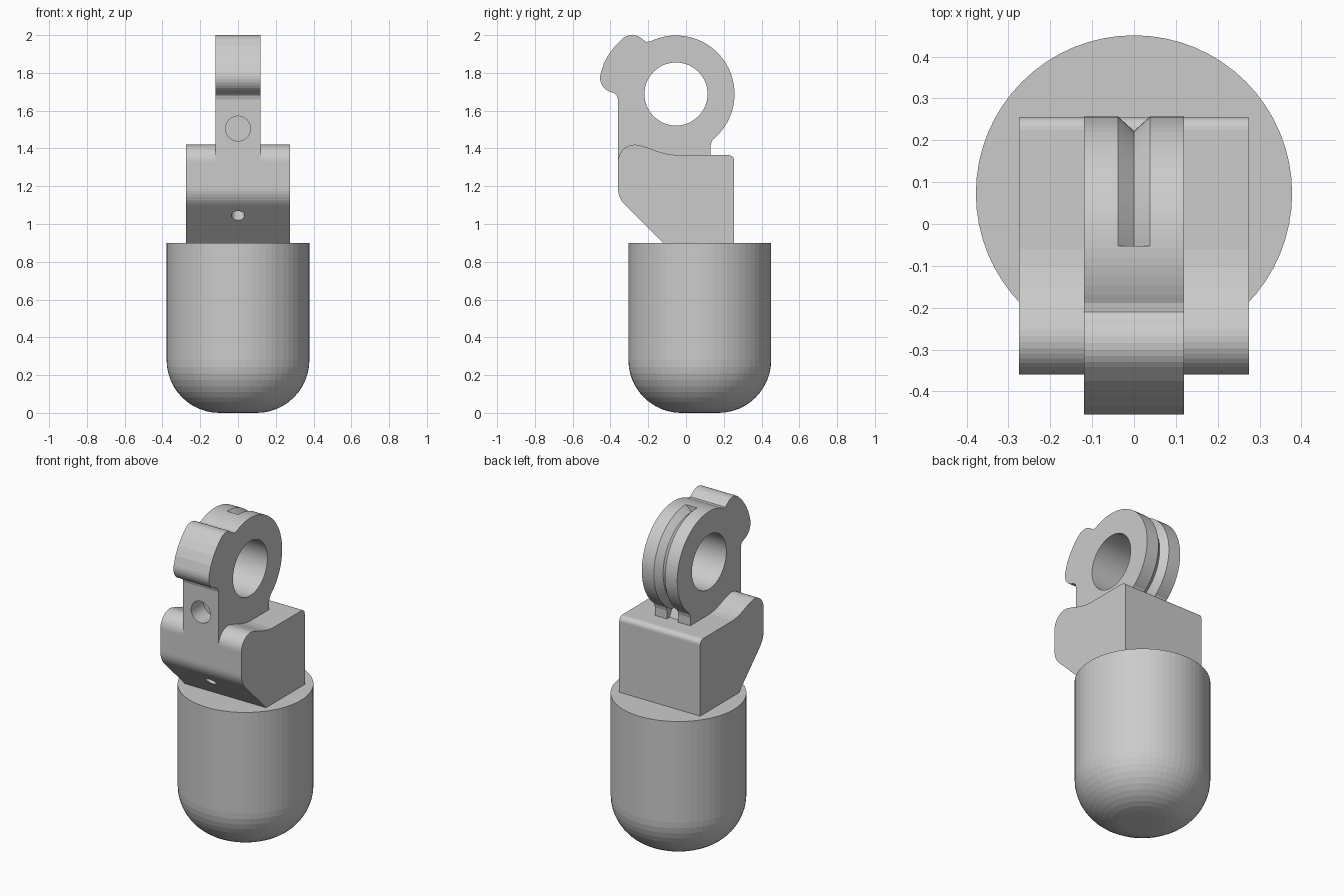
import bpy, bmesh
from math import sin, cos, radians, pi
from mathutils import Matrix, Vector

if "Cube" in bpy.data.objects:
    bpy.data.objects.remove(bpy.data.objects["Cube"], do_unlink=True)

grey = bpy.data.materials.new("plain grey")
grey.use_nodes = True
grey.diffuse_color = (0.6, 0.6, 0.6, 1)
grey.node_tree.nodes["Principled BSDF"].inputs["Base Color"].default_value = (0.6, 0.6, 0.6, 1)


def arc(cy, cz, r, start, end, n):
    """Points on a circle in the side plane, angles in degrees."""
    steps = [radians(start + (end - start) * i / n) for i in range(n + 1)]
    return [(cy + r * cos(a), cz + r * sin(a)) for a in steps]


def finish(name, bm):
    bmesh.ops.remove_doubles(bm, verts=bm.verts, dist=1e-5)
    bmesh.ops.recalc_face_normals(bm, faces=bm.faces)
    mesh = bpy.data.meshes.new(name)
    bm.to_mesh(mesh)
    bm.free()
    mesh.materials.append(grey)
    obj = bpy.data.objects.new(name, mesh)
    bpy.context.collection.objects.link(obj)
    return obj


def extrude_profile(name, points, half_width):
    """Extrude a (y, z) outline evenly along x."""
    bm = bmesh.new()
    face = bm.faces.new([bm.verts.new((-half_width, y, z)) for y, z in points])
    out = bmesh.ops.extrude_face_region(bm, geom=[face])
    moved = [v for v in out["geom"] if isinstance(v, bmesh.types.BMVert)]
    bmesh.ops.translate(bm, verts=moved, vec=(2 * half_width, 0, 0))
    return finish(name, bm)


def rod(name, centre, direction, radius, length, sides=48):
    bm = bmesh.new()
    turn = Vector((0, 0, 1)).rotation_difference(Vector(direction)).to_matrix().to_4x4()
    bmesh.ops.create_cone(bm, cap_ends=True, segments=sides, radius1=radius, radius2=radius,
                          depth=length, matrix=Matrix.Translation(centre) @ turn)
    return finish(name, bm)


def cut(target, cutter):
    cutter.hide_render = True
    mod = target.modifiers.new("cut", "BOOLEAN")
    mod.operation = "DIFFERENCE"
    mod.solver = "EXACT"
    mod.object = cutter
    bpy.context.view_layer.objects.active = target
    bpy.ops.object.modifier_apply(modifier=mod.name)
    bpy.data.objects.remove(cutter, do_unlink=True)


# Round-bottomed barrel, revolved about its own axis
RADIUS, FILLET, AXIS_Y = 0.378, 0.28, 0.073
outline = [(0, 0)] + arc(RADIUS - FILLET, FILLET, FILLET, -90, 0, 12) + [(RADIUS, 0.9), (0, 0.9)]
bm = bmesh.new()
verts = [bm.verts.new((r, AXIS_Y, z)) for r, z in outline]
edges = [bm.edges.new(pair) for pair in zip(verts, verts[1:])]
bmesh.ops.spin(bm, geom=verts + edges, cent=(0, AXIS_Y, 0), axis=(0, 0, 1),
               angle=2 * pi, steps=64)
finish("barrel", bm)

# Wide block with chamfered underside and raised rounded front lip
block_outline = [(0.255, 0.9)]
block_outline += arc(0.225, 1.335, 0.03, 0, 90, 5)
block_outline += [(-0.06, 1.366), (-0.10, 1.371), (-0.15, 1.384), (-0.20, 1.403)]
block_outline += arc(-0.27, 1.33, 0.09, 70, 180, 12)
block_outline += arc(-0.235, 1.19, 0.125, 180, 225, 6)
block_outline += [(-0.12, 0.9)]
block = extrude_profile("mount_block", block_outline, 0.275)

# Small hole square to the chamfer
cut(block, rod("chamfer_hole_cutter", (0, -0.265, 1.045), (0, 1, 1), 0.035, 0.2, 24))

# Upright arm with ring eye and rounded front knob
RING_Y, RING_Z, RING_R = -0.053, 1.688, 0.31
arm_outline = [(-0.36, 1.33), (0.13, 1.33), (0.13, 1.415), (0.135, 1.435)]
arm_outline += arc(RING_Y, RING_Z, RING_R, -51, 116, 40)
arm_outline += [(-0.21, 1.964)]
arm_outline += arc(-0.285, 1.92, 0.08, 45, 135, 8)
arm_outline += [(-0.375, 1.943), (-0.408, 1.9), (-0.435, 1.85)]
arm_outline += arc(-0.375, 1.775, 0.08, 165, 245, 7)
arm_outline += [(-0.38, 1.692), (-0.366, 1.68), (-0.36, 1.66)]
arm = extrude_profile("ring_arm", arm_outline, 0.12)

# Ring bore and blind front hole
cut(arm, rod("bore_cutter", (0, RING_Y, RING_Z), (1, 0, 0), 0.167, 1, 64))
cut(arm, rod("front_hole_cutter", (0, -0.36, 1.505), (0, 1, 0), 0.066, 0.24))

# V groove running round the back of the ring
bm = bmesh.new()
section = [(-0.038, 0.4), (-0.038, RING_R), (0, 0.275), (0.038, RING_R), (0.038, 0.4)]
face = bm.faces.new([bm.verts.new((x, RING_Y, RING_Z + r)) for x, r in section])
bmesh.ops.spin(bm, geom=[face], cent=(0, RING_Y, RING_Z), axis=(-1, 0, 0),
               angle=radians(154), steps=40)
# close the starting end if the sweep left it open
bmesh.ops.remove_doubles(bm, verts=bm.verts, dist=1e-5)
bmesh.ops.holes_fill(bm, edges=[e for e in bm.edges if e.is_boundary], sides=0)
cut(arm, finish("groove_cutter", bm))
